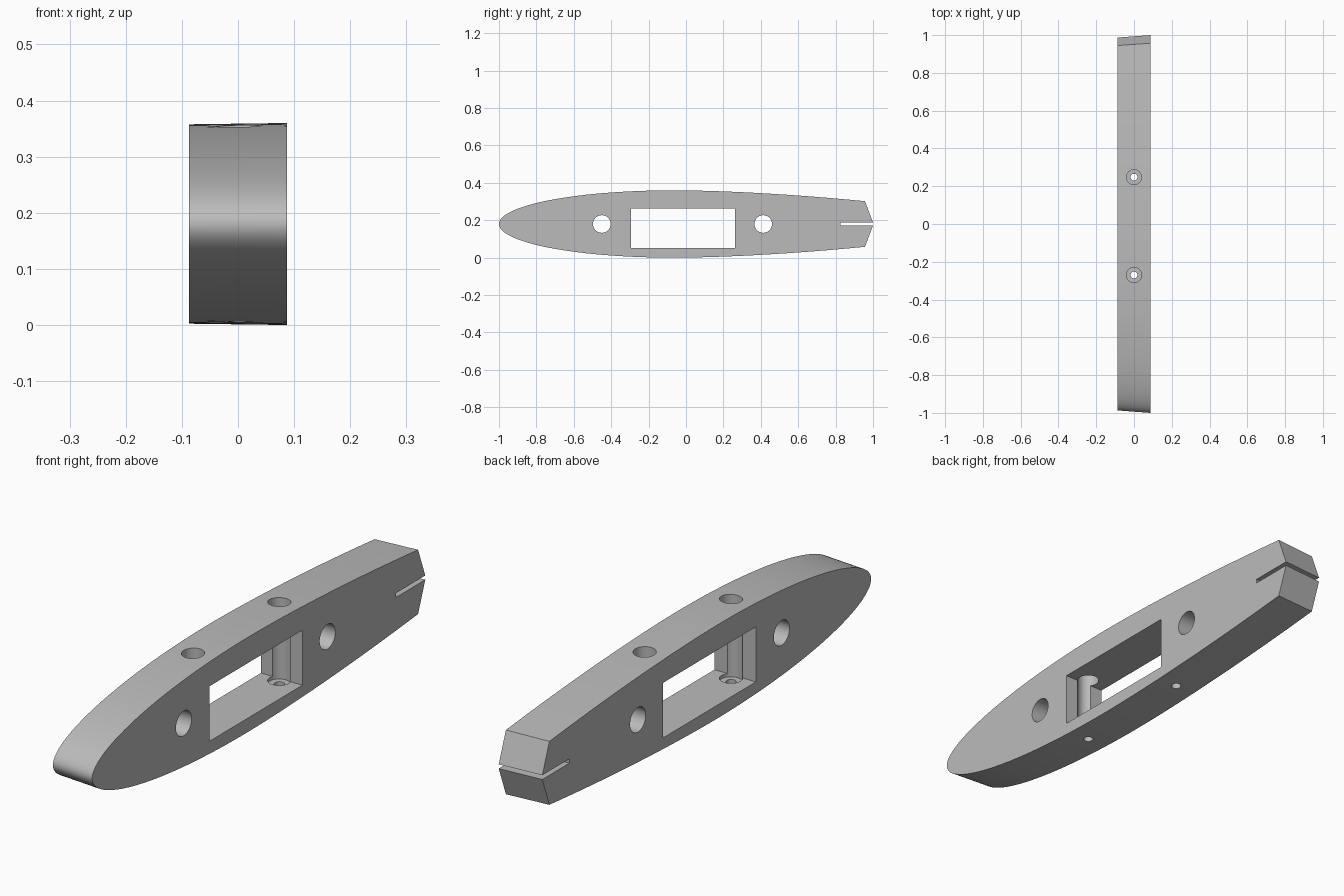
import bpy, bmesh, math
from mathutils import Matrix

if "Cube" in bpy.data.objects:
    bpy.data.objects.remove(bpy.data.objects["Cube"], do_unlink=True)

HALF_W, MID_Z, HALF_H, WIDEST = 0.087, 0.18, 0.18, -0.06

grey = bpy.data.materials.new("plain grey")
grey.use_nodes = True
grey.diffuse_color = (0.5, 0.5, 0.5, 1)
grey.node_tree.nodes["Principled BSDF"].inputs["Base Color"].default_value = (0.5, 0.5, 0.5, 1)


def to_object(name, bm):
    bmesh.ops.recalc_face_normals(bm, faces=bm.faces[:])
    mesh = bpy.data.meshes.new(name)
    bm.to_mesh(mesh)
    bm.free()
    mesh.materials.append(grey)
    ob = bpy.data.objects.new(name, mesh)
    bpy.context.collection.objects.link(ob)
    return ob


def box(name, y0, y1, z0, z1):
    bm = bmesh.new()
    place = Matrix.Translation((0, (y0 + y1) / 2, (z0 + z1) / 2)) @ Matrix.Diagonal((1, y1 - y0, z1 - z0, 1))
    bmesh.ops.create_cube(bm, size=1, matrix=place)
    return to_object(name, bm)


def cylinder(name, radius, length, place):
    bm = bmesh.new()
    bmesh.ops.create_cone(bm, cap_ends=True, segments=48, radius1=radius,
                          radius2=radius, depth=length, matrix=place)
    return to_object(name, bm)


# Streamlined outline: elliptical nose, gentle aft taper, pointed tail
def half_height(y):
    if y < WIDEST:
        t = (WIDEST - y) / (1 + WIDEST)
        return HALF_H * math.sqrt(max(0, 1 - t ** 2.05))
    return HALF_H - 0.058 * ((y - WIDEST) / (0.957 - WIDEST)) ** 1.7


N = 36
nose = [WIDEST - (1 + WIDEST) * math.cos(math.pi / 2 * i / N) for i in range(1, N + 1)]
aft = [WIDEST + (0.957 - WIDEST) * i / 20 for i in range(1, 21)]
upper = [(y, half_height(y)) for y in nose + aft] + [(1, 0.008)]
outline = [(-1, 0)] + upper + [(y, -h) for y, h in reversed(upper)]

# Body: the outline lofted across the width, slightly smaller on one side
bm = bmesh.new()
rings = [[bm.verts.new((x, y * s, MID_Z + z * s)) for y, z in outline]
         for x, s in ((-HALF_W, 0.987), (HALF_W, 1))]
for ring in rings:
    bm.faces.new(ring)
for i in range(len(outline)):
    j = (i + 1) % len(outline)
    bm.faces.new((rings[0][i], rings[0][j], rings[1][j], rings[1][i]))
body = to_object("streamlined_body", bm)

# Cutters: window, tail slot, cross holes, counterbored vertical holes
cutters = [box("window_cutter", -0.295, 0.262, 0.053, 0.262),
           box("tail_slot_cutter", 0.825, 1.1, 0.172, 0.188)]
for y in (-0.45, 0.413):
    cutters.append(cylinder("cross_hole_cutter", 0.047, 1,
                            Matrix.Translation((0, y, MID_Z)) @ Matrix.Rotation(math.pi / 2, 4, 'Y')))
for y in (-0.27, 0.248):
    cutters.append(cylinder("counterbore_cutter", 0.04, 0.46, Matrix.Translation((0, y, 0.27))))
    cutters.append(cylinder("screw_hole_cutter", 0.018, 1, Matrix.Translation((0, y, 0))))

bpy.ops.object.select_all(action='DESELECT')
bpy.context.view_layer.objects.active = body
body.select_set(True)
for cutter in cutters:
    mod = body.modifiers.new("cut", 'BOOLEAN')
    mod.operation = 'DIFFERENCE'
    mod.solver = 'EXACT'
    mod.object = cutter
    bpy.ops.object.modifier_apply(modifier=mod.name)
    bpy.data.objects.remove(cutter, do_unlink=True)

bpy.ops.object.shade_smooth_by_angle(angle=math.radians(20))
